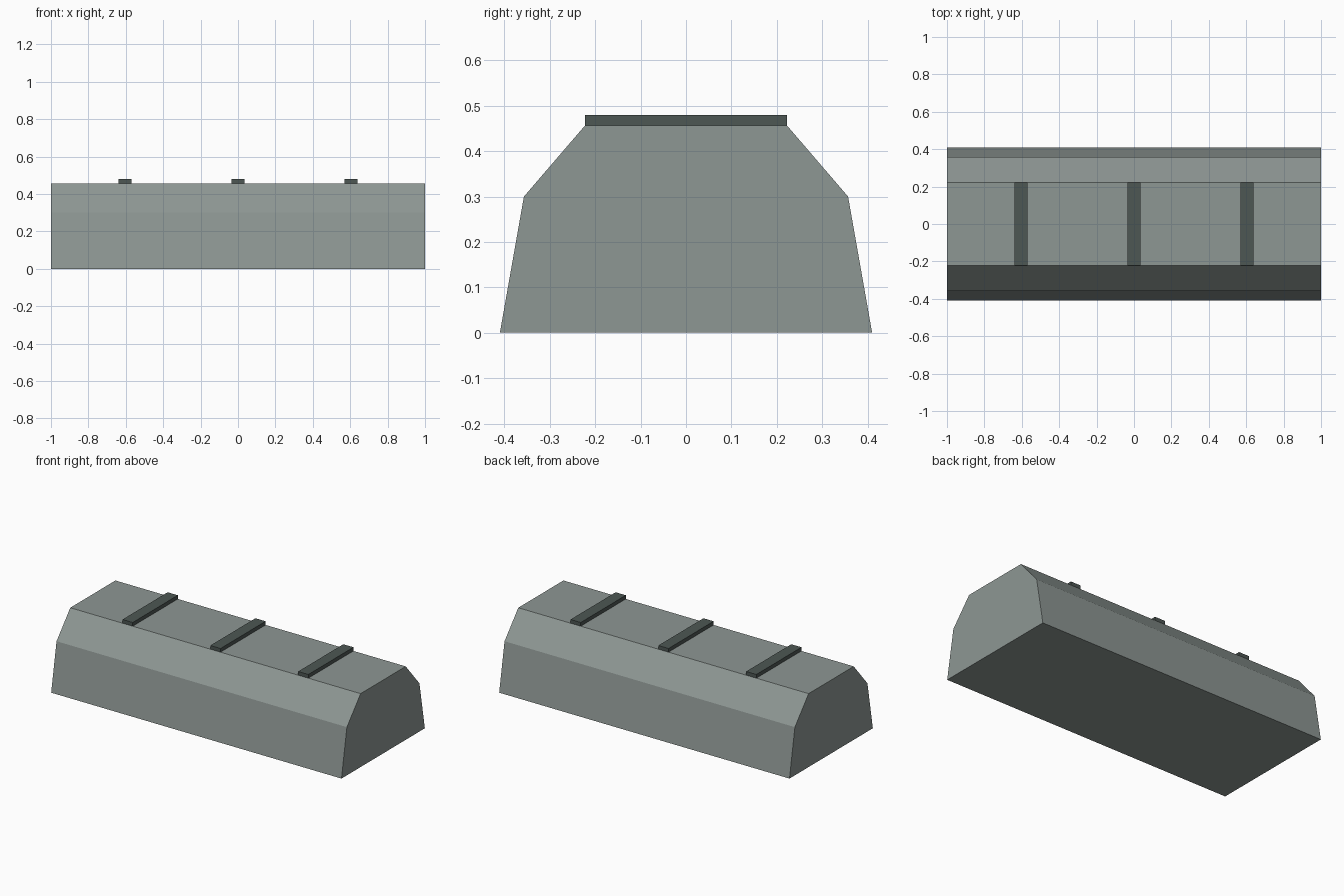
import bpy
import bmesh

if "Cube" in bpy.data.objects:
    bpy.data.objects.remove(bpy.data.objects["Cube"], do_unlink=True)


def make_material(name, rgb):
    mat = bpy.data.materials.new(name)
    mat.use_nodes = True
    color = (*rgb, 1.0)
    mat.diffuse_color = color
    mat.node_tree.nodes["Principled BSDF"].inputs["Base Color"].default_value = color
    return mat


def extrude_profile(name, profile, x_center, length, mat):
    """Closed prism: a (y, z) outline swept along x."""
    bm = bmesh.new()
    x0 = x_center - length / 2
    face = bm.faces.new([bm.verts.new((x0, y, z)) for y, z in profile])
    result = bmesh.ops.extrude_face_region(bm, geom=[face], use_keep_orig=True)
    verts = [v for v in result["geom"] if isinstance(v, bmesh.types.BMVert)]
    bmesh.ops.translate(bm, verts=verts, vec=(length, 0, 0))
    bmesh.ops.recalc_face_normals(bm, faces=bm.faces)
    mesh = bpy.data.meshes.new(name)
    bm.to_mesh(mesh)
    bm.free()
    mesh.materials.append(mat)
    obj = bpy.data.objects.new(name, mesh)
    bpy.context.collection.objects.link(obj)
    return obj


def mirrored(half):
    return half + [(-y, z) for y, z in reversed(half)]


body_grey = make_material("body grey", (0.27, 0.31, 0.295))
strap_grey = make_material("dark strap grey", (0.075, 0.095, 0.088))

# Main body with sloped sides and chamfered shoulders
TOP = 0.457
body_half = [(0.41, 0.0), (0.357, 0.3), (0.222, TOP)]
extrude_profile("body", mirrored(body_half), 0, 2.0, body_grey)

# Three flat straps across the top
strap_half = [(0.222, TOP), (0.222, 0.48)]
for label, x in (("right", -0.605), ("middle", 0.0), ("left", 0.605)):
    extrude_profile(f"{label}_strap", mirrored(strap_half), x, 0.07, strap_grey)
